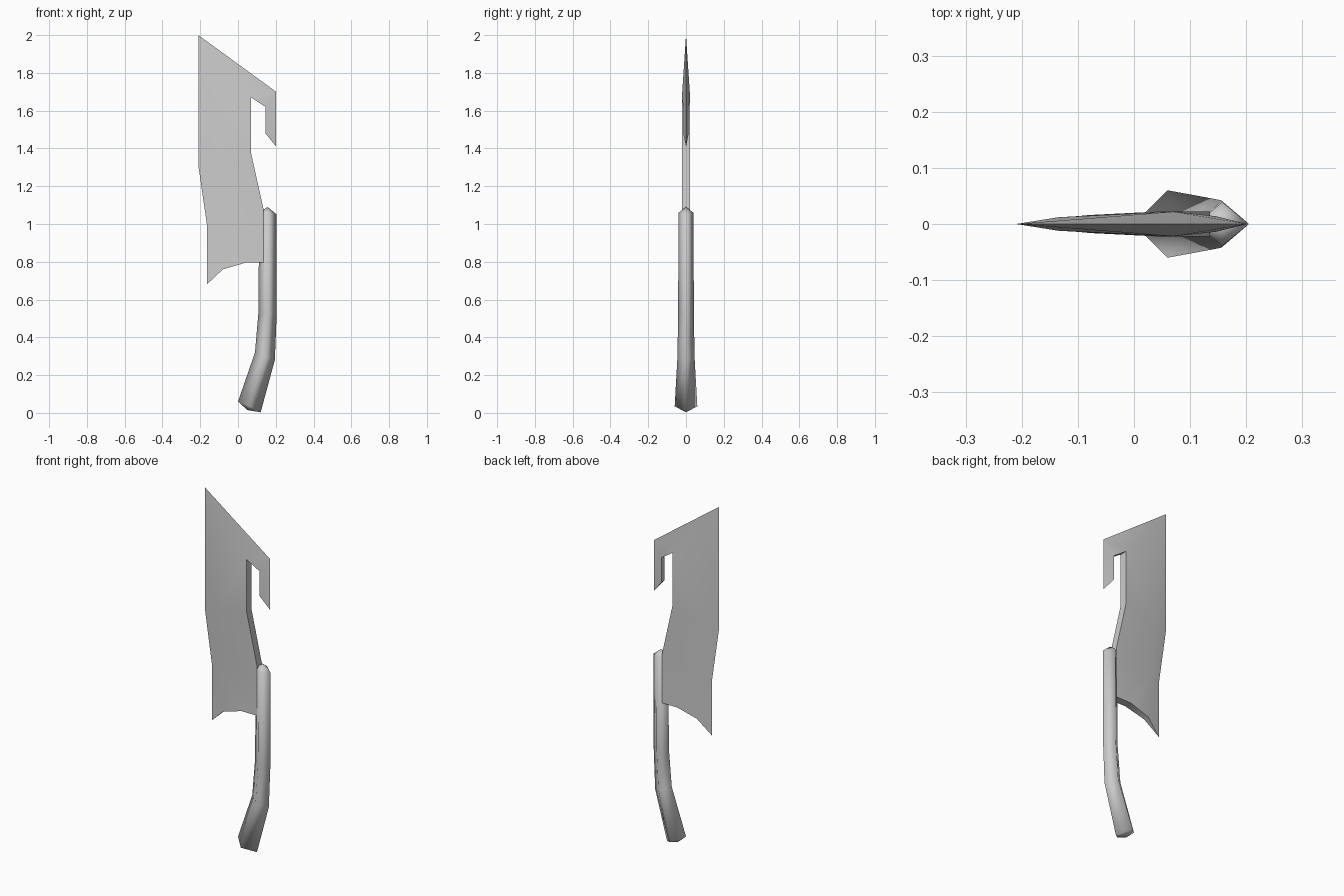
import bpy

if "Cube" in bpy.data.objects:
    bpy.data.objects.remove(bpy.data.objects["Cube"])

steel = bpy.data.materials.new("grey_steel")
steel.diffuse_color = (0.6, 0.6, 0.6, 1)
steel.use_nodes = True
steel.node_tree.nodes["Principled BSDF"].inputs["Base Color"].default_value = steel.diffuse_color


def make(name, verts, faces, angle):
    me = bpy.data.meshes.new(name)
    me.from_pydata(verts, [], faces)
    me.materials.append(steel)
    ob = bpy.data.objects.new(name, me)
    bpy.context.collection.objects.link(ob)
    bpy.ops.object.select_all(action='DESELECT')
    ob.select_set(True)
    bpy.context.view_layer.objects.active = ob
    bpy.ops.object.mode_set(mode='EDIT')
    bpy.ops.mesh.select_all(action='SELECT')
    bpy.ops.mesh.remove_doubles(threshold=0.0005)
    bpy.ops.mesh.normals_make_consistent(inside=False)
    bpy.ops.object.mode_set(mode='OBJECT')
    bpy.ops.object.shade_smooth_by_angle(angle=angle)
    return ob


# Blade: outline points as x, z, half thickness (0 = sharp edge)
pts = [(-.21, 2.0, 0), (-.21, 1.31, 0), (-.165, 1.0, 0), (-.165, .68, 0),      # cutting edge 0-3
       (-.08, .76, .016), (.04, .795, .022), (.135, .795, .022),               # heel 4-6
       (.135, 1.08, .022), (.07, 1.37, .022), (.07, 1.67, .022),               # back 7-9
       (.145, 1.62, .014), (.145, 1.48, .014), (.202, 1.41, 0), (.202, 1.7, 0),  # hook 10-13
       (-.135, 1.31, .012), (-.1, 1.0, .014)]                                  # inner bevel 14-15
side = [(0, 1, 14), (1, 2, 15, 14), (2, 3, 4, 15), (0, 14, 9), (14, 8, 9),
        (14, 15, 7, 8), (15, 4, 5), (15, 5, 6), (15, 6, 7), (0, 9, 13),
        (9, 10, 13), (10, 11, 12, 13)]
n = len(pts)
verts = [(x, -t, z) for x, z, t in pts] + [(x, t, z) for x, z, t in pts]
faces = side + [tuple(i + n for i in reversed(f)) for f in side]
# Flat walls round the heel, back and notch
for a in range(3, 12):
    b = a + 1
    if a == 3:
        faces.append((a, b, b + n))
    elif b == 12:
        faces.append((a, b, a + n))
    else:
        faces.append((a, b, b + n, a + n))
make("blade", verts, faces, 0.5)

# Handle: diamond rings, each as left (x, z), middle (x, z, half width), right (x, z)
rings = [((0, .06), (.06, .035, .06), (.12, .003)),
         ((.09, .32), (.142, .3, .045), (.195, .28)),
         ((.108, .53), (.156, .53, .042), (.205, .53)),
         ((.112, 1.06), (.157, 1.06, .039), (.205, 1.05))]
verts, faces = [], []
for l, m, r in rings:
    verts += [(l[0], 0, l[1]), (m[0], -m[2], m[1]), (r[0], 0, r[1]), (m[0], m[2], m[1])]
for k in range(len(rings) - 1):
    for i in range(4):
        j = (i + 1) % 4
        faces.append((4 * k + i, 4 * k + j, 4 * k + 4 + j, 4 * k + 4 + i))
# Pointed caps at both ends
last = 4 * (len(rings) - 1)
verts += [(.05, 0, .015), (.157, 0, 1.09)]
for i in range(4):
    j = (i + 1) % 4
    faces += [(j, i, last + 4), (last + i, last + j, last + 5)]
make("handle", verts, faces, 1.75)
